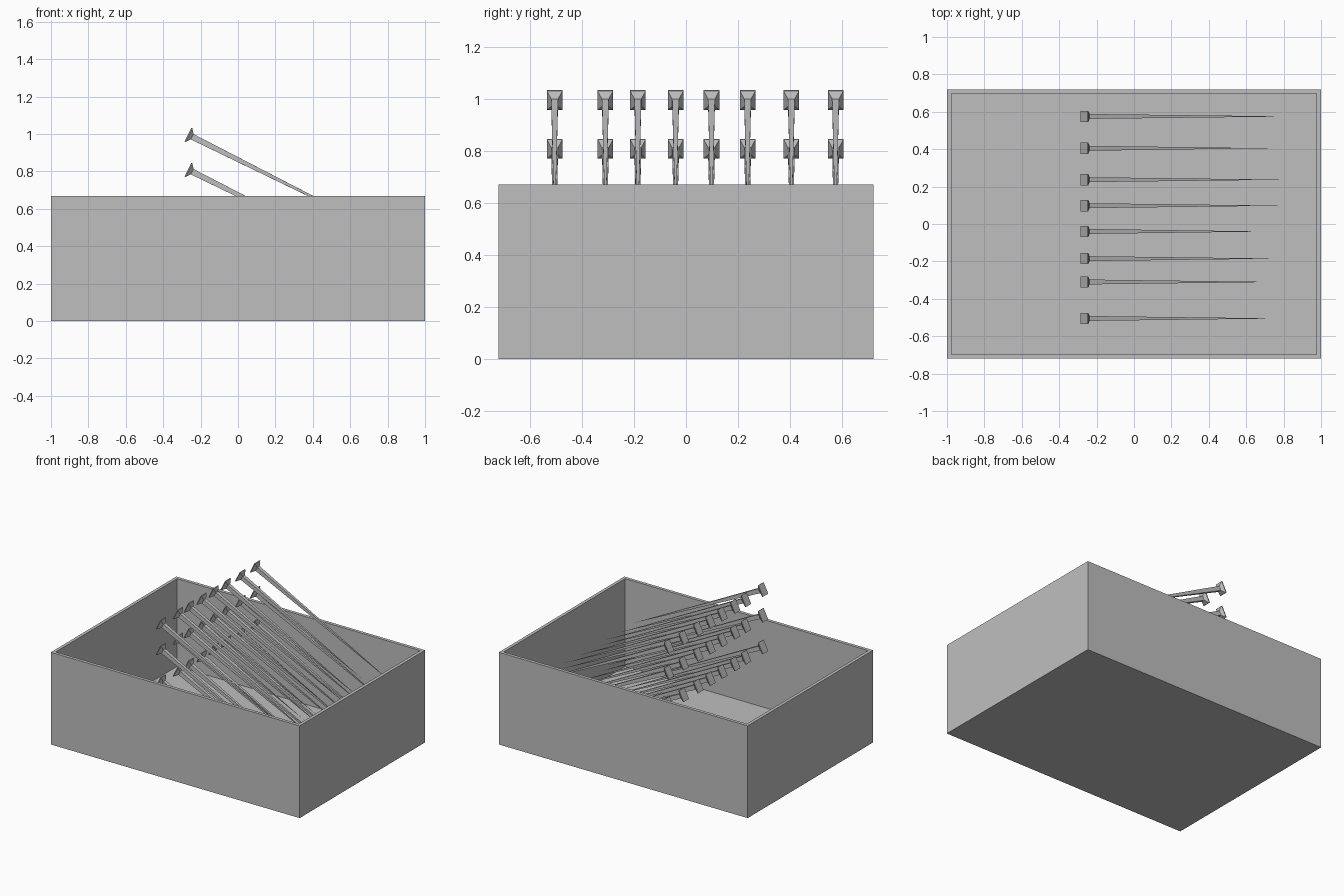
import bpy, bmesh
from mathutils import Vector

if "Cube" in bpy.data.objects:
    bpy.data.objects.remove(bpy.data.objects["Cube"], do_unlink=True)

grey = bpy.data.materials.new("plain grey")
grey.use_nodes = True
grey.diffuse_color = (0.52, 0.52, 0.52, 1)
grey.node_tree.nodes["Principled BSDF"].inputs["Base Color"].default_value = grey.diffuse_color


def add_object(name, bm):
    bmesh.ops.recalc_face_normals(bm, faces=bm.faces)
    mesh = bpy.data.meshes.new(name)
    bm.to_mesh(mesh)
    bm.free()
    mesh.materials.append(grey)
    obj = bpy.data.objects.new(name, mesh)
    bpy.context.collection.objects.link(obj)
    return obj


# Open box: inset the top face, then sink it to the floor
LENGTH, DEPTH, HEIGHT, WALL = 2.0, 1.44, 0.67, 0.033
bm = bmesh.new()
bmesh.ops.create_cube(bm, size=1)
for v in bm.verts:
    v.co = Vector((v.co.x * LENGTH, v.co.y * DEPTH, (v.co.z + 0.5) * HEIGHT))
top = max(bm.faces, key=lambda f: f.calc_center_median().z)
bmesh.ops.inset_region(bm, faces=[top], thickness=WALL)
inner = bmesh.ops.extrude_discrete_faces(bm, faces=[top])["faces"][0]
for v in inner.verts:
    v.co.z = WALL
add_object("open_box", bm)

# Nails: square head plate, flared neck, shaft tapering to a point
AXIS = Vector((1, 0, -0.5)).normalized()
SIDE = Vector((0, 1, 0))
UP = SIDE.cross(AXIS) * -1


def nail(name, head, length):
    bm = bmesh.new()
    rings = []
    # distance along the axis, half width, half height
    for along, wide, tall in ((0, 0.03, 0.041), (0.006, 0.03, 0.041), (0.026, 0.013, 0.016)):
        c = head + AXIS * along
        rings.append([bm.verts.new(c + SIDE * wide * a + UP * tall * b)
                      for a, b in ((-1, -1), (1, -1), (1, 1), (-1, 1))])
    tip = bm.verts.new(head + AXIS * length)
    bm.faces.new(rings[0])
    for i in range(4):
        j = (i + 1) % 4
        for low, high in zip(rings, rings[1:]):
            bm.faces.new((low[i], low[j], high[j], high[i]))
        bm.faces.new((rings[-1][i], rings[-1][j], tip))
    add_object(name, bm)


HEAD_X = -0.268
# column position across the box, and where its points end
columns = ((-0.505, 0.785), (-0.31, 0.75), (-0.185, 0.78), (-0.04, 0.715),
           (0.098, 0.80), (0.237, 0.81), (0.405, 0.715), (0.575, 0.835))
for row, z in enumerate((0.997, 0.81, 0.58)):
    for col, (y, end_x) in enumerate(columns):
        nail(f"nail_row{row + 1}_{col + 1}", Vector((HEAD_X, y, z)), (end_x - HEAD_X) / AXIS.x)
